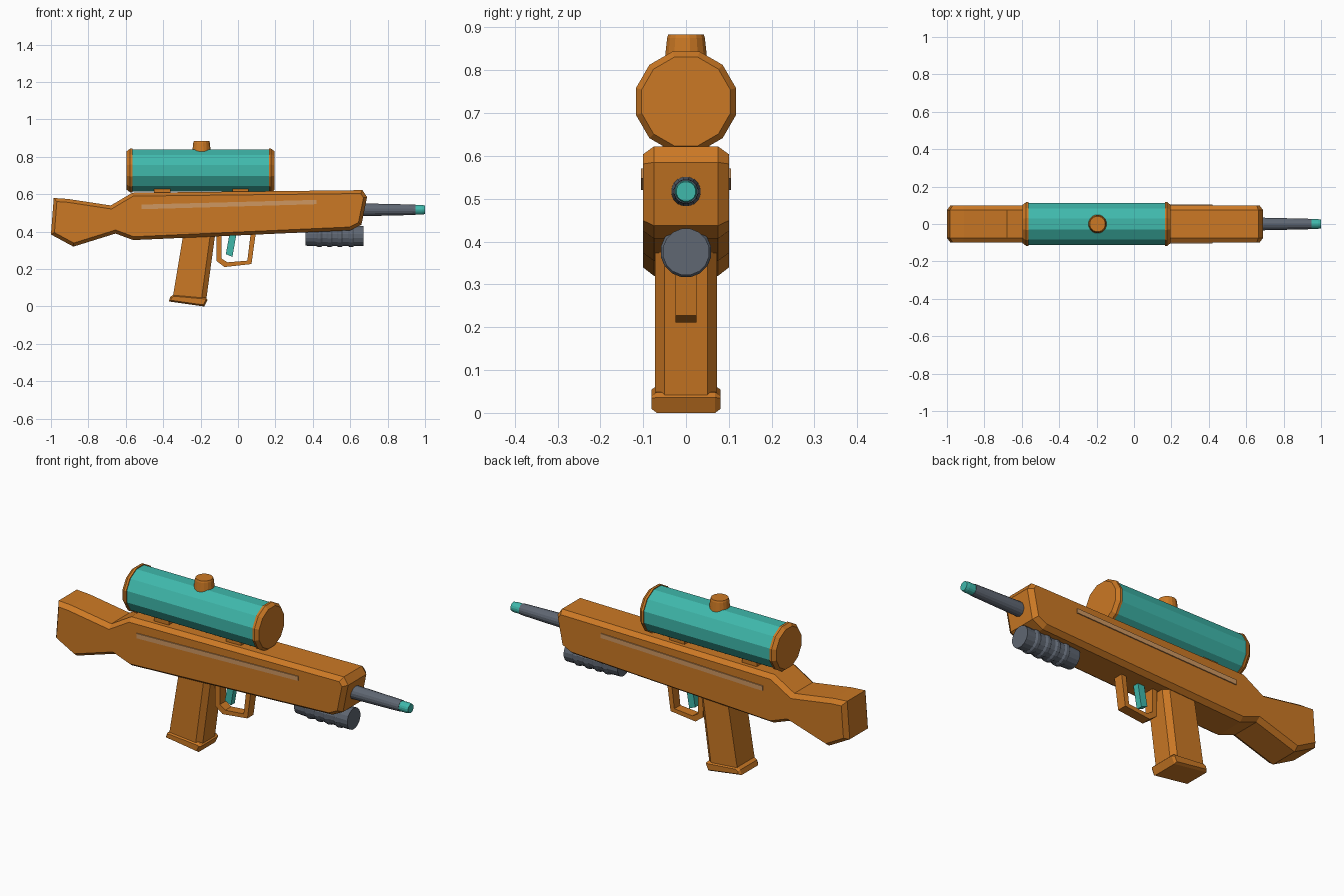
import bpy
import bmesh
import math
from mathutils import Matrix, Vector

cube = bpy.data.objects.get("Cube")
if cube:
    bpy.data.objects.remove(cube, do_unlink=True)


def material(name, rgb):
    mat = bpy.data.materials.new(name)
    mat.use_nodes = True
    mat.diffuse_color = (*rgb, 1)
    mat.node_tree.nodes["Principled BSDF"].inputs["Base Color"].default_value = (*rgb, 1)
    return mat


ORANGE = material("orange plastic", (0.60, 0.19, 0.018))
TEAL = material("teal plastic", (0.05, 0.48, 0.41))
GREY = material("slate grey", (0.115, 0.135, 0.17))
TAN = material("pale tan", (0.62, 0.31, 0.12))


def finish(name, bm, mat):
    bmesh.ops.recalc_face_normals(bm, faces=bm.faces)
    mesh = bpy.data.meshes.new(name)
    bm.to_mesh(mesh)
    bm.free()
    mesh.materials.append(mat)
    obj = bpy.data.objects.new(name, mesh)
    bpy.context.collection.objects.link(obj)
    return obj


def prism(name, profile, half, mat, chamfer=0.0, depth=0.0):
    """Side profile (x, z) spanning the width, with chamfered flanks."""
    bm = bmesh.new()
    core = half - depth
    base = bm.faces.new([bm.verts.new((x, -core, z)) for x, z in profile])
    ext = bmesh.ops.extrude_face_region(bm, geom=[base], use_keep_orig=True)
    moved = [g for g in ext["geom"] if isinstance(g, bmesh.types.BMVert)]
    bmesh.ops.translate(bm, verts=moved, vec=(0, 2 * core, 0))
    bmesh.ops.recalc_face_normals(bm, faces=bm.faces)
    if chamfer:
        caps = [f for f in bm.faces if abs(f.normal.y) > 0.9]
        bmesh.ops.inset_region(bm, faces=caps, thickness=chamfer,
                               depth=depth, use_even_offset=True)
    return finish(name, bm, mat)


def loft(name, rings, mat):
    """Skin closed rings of points and cap both ends."""
    bm = bmesh.new()
    loops = [[bm.verts.new(p) for p in ring] for ring in rings]
    n = len(loops[0])
    for a, b in zip(loops, loops[1:]):
        for i in range(n):
            j = (i + 1) % n
            bm.faces.new((a[i], a[j], b[j], b[i]))
    bm.faces.new(loops[0])
    bm.faces.new(loops[-1])
    return finish(name, bm, mat)


def lathe(name, stations, center, sides, mat, upright=False):
    """Turned part: stations are (distance along axis, radius)."""
    turn = Matrix.Identity(3) if upright else Matrix.Rotation(math.pi / 2, 3, "Y")
    rings = []
    for d, r in stations:
        angles = [2 * math.pi * (i + 0.5) / sides for i in range(sides)]
        rings.append([Vector(center) + turn @ Vector((r * math.cos(a), r * math.sin(a), d))
                      for a in angles])
    return loft(name, rings, mat)


# Body and shoulder stock
prism("body", [(-0.985, 0.58), (-0.91, 0.575), (-0.68, 0.54), (-0.565, 0.608),
               (0.665, 0.622), (0.69, 0.585), (0.66, 0.437), (0.60, 0.407),
               (-0.56, 0.355), (-0.655, 0.39), (-0.88, 0.32), (-1.0, 0.385)],
      0.1, ORANGE, 0.018, 0.025)

# Pale strips along both flanks
for side, label in ((-1, "right"), (1, "left")):
    strip = prism(label + "_side_strip", [(-0.515, 0.52), (0.42, 0.547), (0.42, 0.57),
                                          (-0.515, 0.545)], 0.004, TAN)
    strip.location.y = side * 0.101

# Water tank, end caps, mounts and filler knob
TANK_Z = 0.727
lathe("tank", [(-0.57, 0.116), (0.17, 0.116)], (0, 0, TANK_Z), 12, TEAL)
for x, direction, label in ((-0.565, -1, "rear"), (0.165, 1, "front")):
    lathe(label + "_tank_cap", [(0, 0.121), (direction * 0.012, 0.121), (direction * 0.03, 0.107)],
          (x, 0, TANK_Z), 12, ORANGE)
for x, label in ((-0.405, "rear"), (0.013, "front")):
    prism(label + "_tank_mount", [(x - 0.043, 0.6), (x + 0.043, 0.6),
                                  (x + 0.043, 0.633), (x - 0.043, 0.633)], 0.055, ORANGE)
lathe("filler_knob", [(0.82, 0.051), (0.875, 0.045), (0.884, 0.042)],
      (-0.195, 0, 0), 16, ORANGE, upright=True)

# Barrel and nozzle tip
lathe("barrel", [(0.66, 0.035), (0.92, 0.029), (0.948, 0.028)], (0, 0, 0.517), 16, GREY)
lathe("nozzle_tip", [(0.945, 0.026), (0.985, 0.026), (1.0, 0.023)], (0, 0, 0.517), 16, TEAL)

# Ribbed pump handle
stations = [(0.36, 0.052)]
for x in (0.435, 0.49, 0.545, 0.605):
    stations += [(x - 0.016, 0.054), (x - 0.007, 0.06), (x + 0.007, 0.06), (x + 0.016, 0.054)]
stations.append((0.67, 0.055))
lathe("pump_handle", stations, (0, 0, 0.376), 16, GREY)

# Raked grip with bevelled front corners
rings = []
for back, front, z_back, z_front in ((-0.35, -0.17, 0.04, 0.035), (-0.29, -0.12, 0.40, 0.40)):
    rings.append([(back, -0.072, z_back), (front - 0.026, -0.072, z_front),
                  (front, -0.05, z_front), (front, 0.05, z_front),
                  (front - 0.026, 0.072, z_front), (back, 0.072, z_back)])
loft("grip", rings, ORANGE)
prism("grip_base", [(-0.37, 0.027), (-0.18, 0.0), (-0.163, 0.036), (-0.175, 0.048),
                    (-0.345, 0.063), (-0.362, 0.052)], 0.08, ORANGE, 0.008, 0.012)

# Trigger and its guard
prism("trigger_guard", [(-0.115, 0.40), (-0.115, 0.243), (-0.072, 0.211), (0.072, 0.227),
                        (0.096, 0.40), (0.069, 0.40), (0.05, 0.245), (-0.056, 0.236),
                        (-0.088, 0.256), (-0.088, 0.40)], 0.025, ORANGE)
prism("trigger", [(-0.045, 0.39), (-0.065, 0.28), (-0.03, 0.265), (-0.008, 0.39)], 0.016, TEAL)
